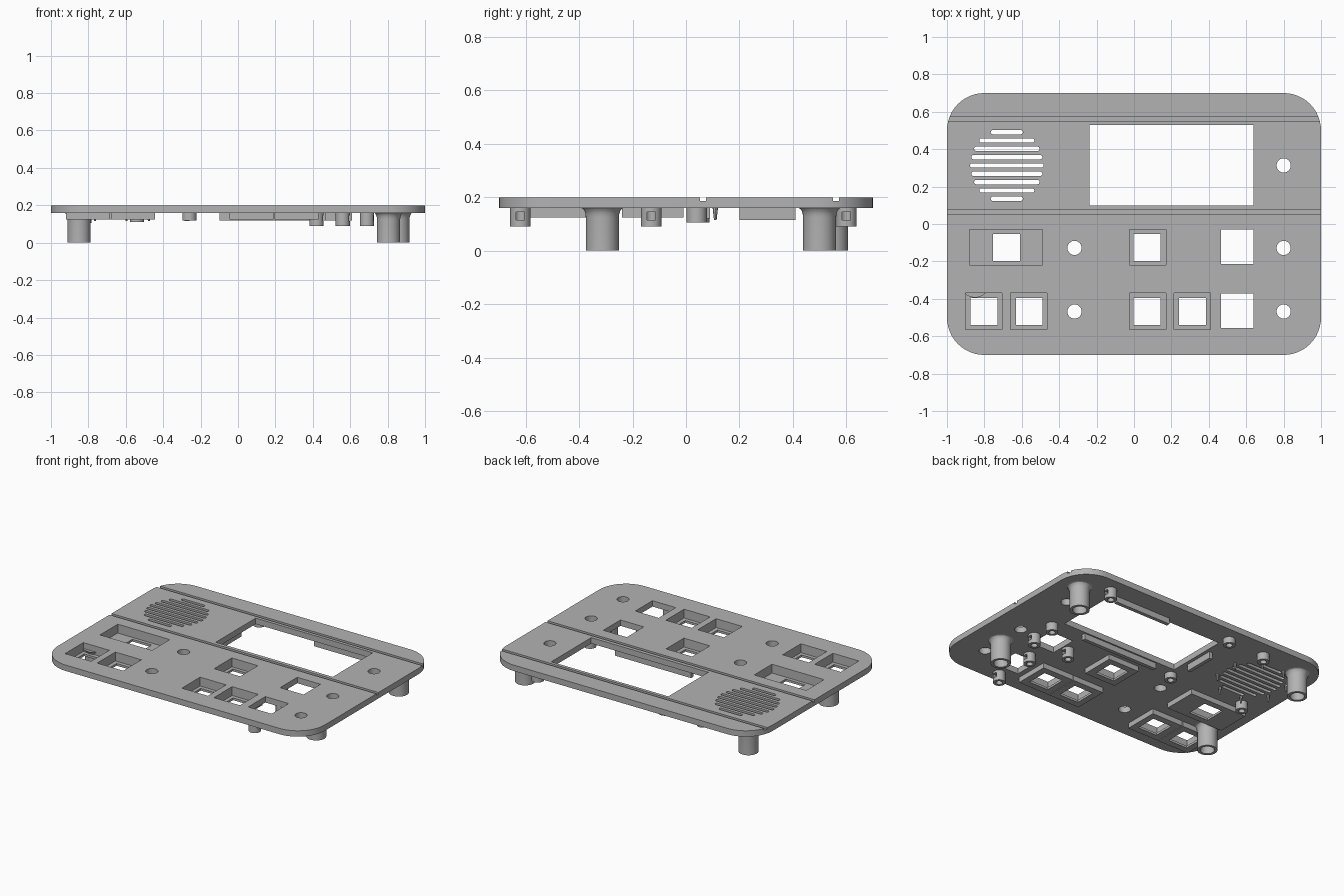
import bpy, bmesh, math

default = bpy.data.objects.get("Cube")
if default:
    bpy.data.objects.remove(default)

grey = bpy.data.materials.new("panel grey")
grey.use_nodes = True
grey.diffuse_color = (0.45, 0.45, 0.45, 1)
grey.node_tree.nodes["Principled BSDF"].inputs["Base Color"].default_value = grey.diffuse_color

TOP, UNDER, WELL = 0.2, 0.16, 0.125


def make(name, bm):
    bmesh.ops.recalc_face_normals(bm, faces=bm.faces)
    mesh = bpy.data.meshes.new(name)
    bm.to_mesh(mesh)
    bm.free()
    mesh.materials.append(grey)
    obj = bpy.data.objects.new(name, mesh)
    bpy.context.scene.collection.objects.link(obj)
    return obj


def prism(bm, outline, z0, z1):
    face = bm.faces.new([bm.verts.new((x, y, z0)) for x, y in outline])
    up = bmesh.ops.extrude_face_region(bm, geom=[face])["geom"]
    for v in up:
        if isinstance(v, bmesh.types.BMVert):
            v.co.z = z1


def box(bm, x0, x1, y0, y1, z0, z1):
    prism(bm, [(x0, y0), (x1, y0), (x1, y1), (x0, y1)], z0, z1)


def rounded(cx, cy, hx, hy, r, steps):
    # Rectangle outline with rounded corners
    pts = []
    for k, (sx, sy) in enumerate([(1, 1), (-1, 1), (-1, -1), (1, -1)]):
        for i in range(steps + 1):
            a = (k + i / steps) * math.pi / 2
            p = (cx + sx * (hx - r) + r * math.cos(a), cy + sy * (hy - r) + r * math.sin(a))
            if not pts or math.dist(p, pts[-1]) > 1e-5:
                pts.append(p)
    if math.dist(pts[0], pts[-1]) < 1e-5:
        pts.pop()
    return pts


def circle(cx, cy, r, n=32):
    return [(cx + r * math.cos(2 * math.pi * i / n), cy + r * math.sin(2 * math.pi * i / n)) for i in range(n)]


def lathe(bm, cx, cy, profile, n=32):
    # Closed (radius, z) loop turned round a vertical axis
    rings = [[bm.verts.new((x, y, z)) for x, y in circle(cx, cy, r, n)] for r, z in profile]
    for k, a in enumerate(rings):
        b = rings[(k + 1) % len(rings)]
        for i in range(n):
            j = (i + 1) % n
            bm.faces.new((a[i], a[j], b[j], b[i]))


def cut(obj, bm):
    cutter = make("cutter", bm)
    cutter.hide_render = True
    mod = obj.modifiers.new("cut", "BOOLEAN")
    mod.operation, mod.solver, mod.object = "DIFFERENCE", "EXACT", cutter
    mesh = bpy.data.meshes.new_from_object(obj.evaluated_get(bpy.context.evaluated_depsgraph_get()))
    obj.modifiers.clear()
    obj.data = mesh
    bpy.data.objects.remove(cutter)


def smooth(obj):
    bpy.ops.object.select_all(action="DESELECT")
    obj.select_set(True)
    bpy.context.view_layer.objects.active = obj
    bpy.ops.object.shade_smooth_by_angle(angle=math.radians(30))


# Wells: pocket bounds, then the centre of the square opening
wells = [(-0.9, -0.705, -0.565, -0.37, -0.803, -0.468),
         (-0.66, -0.465, -0.565, -0.37, -0.56, -0.468),
         (-0.025, 0.17, -0.565, -0.37, 0.07, -0.468),
         (0.215, 0.41, -0.565, -0.37, 0.312, -0.468),
         (-0.025, 0.17, -0.22, -0.03, 0.07, -0.125),
         (-0.88, -0.49, -0.22, -0.03, -0.682, -0.125)]

# Panel plate
bm = bmesh.new()
prism(bm, rounded(0, 0, 1, 0.7, 0.2, 12), UNDER, TOP)
plate = make("panel_plate", bm)

# Openings through the plate
bm = bmesh.new()
low, high = UNDER - 0.02, TOP + 0.02
box(bm, -0.237, 0.64, 0.1, 0.528, low, high)
for y0, y1 in [(-0.213, -0.03), (-0.555, -0.372)]:
    box(bm, 0.465, 0.64, y0, y1, low, high)
for x0, x1, y0, y1, *_ in wells:
    box(bm, x0, x1, y0, y1, low, high)
for x, y in [(0.8, 0.313), (0.8, -0.128), (0.8, -0.468), (-0.318, -0.128), (-0.318, -0.468)]:
    prism(bm, circle(x, y, 0.038), low, high)
# Speaker slots
for i, half in enumerate([0.197, 0.19, 0.175, 0.147, 0.086]):
    for side in ([0] if i == 0 else [-1, 1]):
        prism(bm, rounded(-0.68, 0.313 + side * i * 0.0445, half, 0.0115, 0.0114, 5), low, high)
cut(plate, bm)

# Decorative grooves
bm = bmesh.new()
for y in (0.064, 0.561):
    box(bm, -1.1, 1.1, y - 0.011, y + 0.011, TOP - 0.013, high)
cut(plate, bm)
smooth(plate)

# Button wells under the plate
for x0, x1, y0, y1, cx, cy in wells:
    bm = bmesh.new()
    box(bm, x0 - 0.02, x1 + 0.02, y0 - 0.02, y1 + 0.02, WELL, UNDER)
    well = make("button_well", bm)
    bm = bmesh.new()
    box(bm, x0, x1, y0, y1, WELL + 0.015, high)
    cut(well, bm)
    bm = bmesh.new()
    box(bm, cx - 0.072, cx + 0.072, cy - 0.072, cy + 0.072, 0, high)
    cut(well, bm)

# Screen locating rails
bm = bmesh.new()
box(bm, -0.1, 0.47, 0.065, 0.09, 0.12, UNDER)
box(bm, 0.19, 0.61, 0.54, 0.565, 0.12, UNDER)
box(bm, -0.285, -0.26, 0.2, 0.41, 0.115, UNDER)
make("screen_rails", bm)

# Corner posts with flared roots and blind bores
flare = [(0.062 + 0.018 * (1 - math.cos(t * math.pi / 8)), 0.125 + 0.035 * math.sin(t * math.pi / 8))
         for t in range(5)]
for x, y in [(0.805, -0.313), (0.855, 0.5), (-0.85, 0.545), (-0.85, -0.313)]:
    bm = bmesh.new()
    lathe(bm, x, y, [(0.044, 0), (0.062, 0)] + flare + [(0.044, UNDER)])
    smooth(make("corner_post", bm))

# Small screw bosses with a side window
for x, y, z in [(0.69, 0.6, 0.09), (0.69, 0.04, 0.105), (0.69, -0.13, 0.09), (0.42, -0.13, 0.09),
                (0.56, -0.33, 0.095), (0.56, -0.62, 0.09), (-0.26, 0.6, 0.12), (-0.26, 0.04, 0.12),
                (-0.54, 0.59, 0.11), (-0.82, 0.05, 0.105)]:
    bm = bmesh.new()
    lathe(bm, x, y, [(0.02, z), (0.038, z), (0.038, UNDER), (0.02, UNDER)], 24)
    boss = make("screw_boss", bm)
    if z < 0.1:
        bm = bmesh.new()
        box(bm, x, x + 0.06, y - 0.016, y + 0.016, 0.115, 0.145)
        cut(boss, bm)
    smooth(boss)

# Speaker locating pins
bm = bmesh.new()
for i in range(8):
    a = (i + 0.5) * math.pi / 4
    lathe(bm, -0.68 + 0.22 * math.cos(a), 0.313 + 0.22 * math.sin(a),
          [(0.001, 0.115), (0.005, 0.115), (0.01, UNDER), (0.001, UNDER)], 8)
make("speaker_pins", bm)
